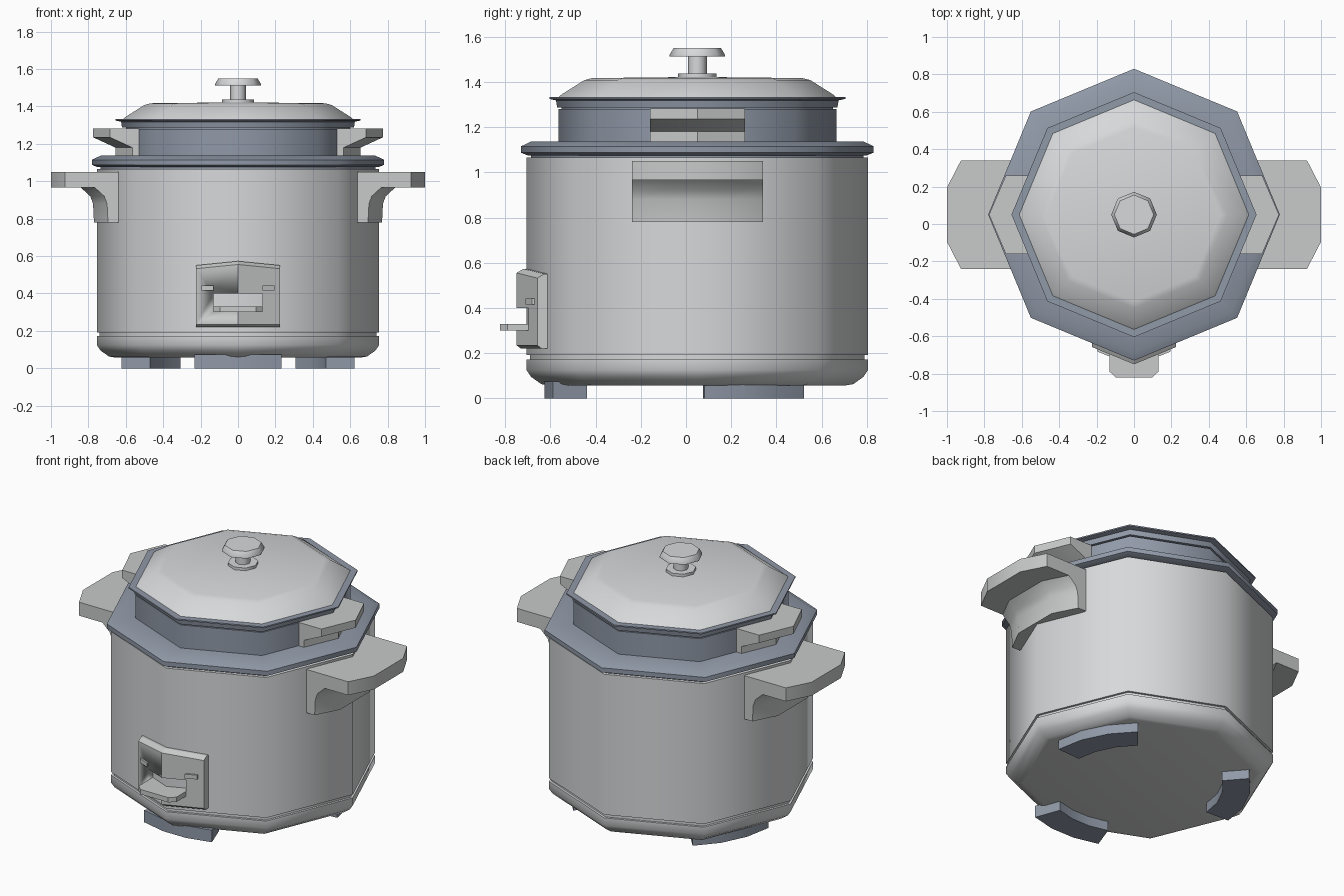
import bpy, bmesh, math

if "Cube" in bpy.data.objects:
    bpy.data.objects.remove(bpy.data.objects["Cube"])

CY = 0.05  # pot axis is slightly behind the centre


def material(name, rgb):
    m = bpy.data.materials.new(name)
    m.diffuse_color = (*rgb, 1)
    m.use_nodes = True
    m.node_tree.nodes["Principled BSDF"].inputs["Base Color"].default_value = m.diffuse_color
    return m


METAL = material("light_metal", (0.68, 0.69, 0.70))
PLASTIC = material("grey_plastic", (0.58, 0.59, 0.59))
BLUE = material("blue_grey", (0.28, 0.32, 0.39))


def finish(name, bm, mat, angle=30):
    bmesh.ops.remove_doubles(bm, verts=bm.verts, dist=1e-5)
    bmesh.ops.recalc_face_normals(bm, faces=bm.faces)
    me = bpy.data.meshes.new(name)
    bm.to_mesh(me)
    bm.free()
    me.materials.append(mat)
    ob = bpy.data.objects.new(name, me)
    bpy.context.collection.objects.link(ob)
    bpy.ops.object.select_all(action='DESELECT')
    ob.select_set(True)
    bpy.context.view_layer.objects.active = ob
    bpy.ops.object.shade_smooth_by_angle(angle=math.radians(angle))
    return ob


def loft(name, sections, mat, angle=30):
    """Skin a row of matching closed sections and cap both ends."""
    bm = bmesh.new()
    rows = [[bm.verts.new(p) for p in s] for s in sections]
    n = len(rows[0])
    for a, b in zip(rows, rows[1:]):
        for i in range(n):
            j = (i + 1) % n
            bm.faces.new((a[i], a[j], b[j], b[i]))
    bm.faces.new(rows[0])
    bm.faces.new(rows[-1])
    return finish(name, bm, mat, angle)


def turned(name, profile, mat, angle=50):
    """Eight-sided solid from (radius, z) rings, bottom to top."""
    rings = [[(r * math.cos(k * math.pi / 4), CY + r * math.sin(k * math.pi / 4), z)
              for k in range(8)] for r, z in profile]
    return loft(name, rings, mat, angle)


# Body
turned("base", [(0.66, 0.058), (0.69, 0.063), (0.735, 0.095), (0.755, 0.125), (0.755, 0.172)], METAL)
turned("base_groove", [(0.74, 0.165), (0.74, 0.2)], METAL)
turned("body", [(0.755, 0.192), (0.755, 1.065)], METAL)
turned("neck", [(0.735, 1.06), (0.735, 1.085)], BLUE)
turned("body_rim", [(0.75, 1.075), (0.78, 1.087), (0.78, 1.115), (0.735, 1.137), (0.55, 1.137)], BLUE, 46)

# Inner pot and lid
turned("inner_pot", [(0.615, 1.13), (0.615, 1.28)], BLUE)
turned("pot_neck", [(0.6, 1.275), (0.6, 1.305)], BLUE)
turned("pot_rim", [(0.62, 1.287), (0.625, 1.318)], BLUE)
turned("lid_brim", [(0.61, 1.315), (0.655, 1.325), (0.655, 1.333)], BLUE)
turned("lid", [(0.617, 1.33), (0.6, 1.345), (0.5, 1.408), (0.465, 1.417), (0.02, 1.422)], METAL)

# Knob
turned("knob_base", [(0.086, 1.418), (0.086, 1.438)], METAL)
turned("knob_stem", [(0.042, 1.43), (0.042, 1.515)], METAL)
turned("knob", [(0.122, 1.513), (0.122, 1.521), (0.105, 1.55)], METAL)

# Side handles and pot handles, lofted front to back on both sides
BIG = [(0.64, 0.78), (0.77, 0.78), (0.775, 0.88), (0.79, 0.92), (0.84, 0.966),
       (1.0, 0.966), (1.0, 1.05), (0.64, 1.05)]
SMALL = [(0.53, 1.137), (0.655, 1.137), (0.655, 1.18), (0.775, 1.235), (0.775, 1.283), (0.53, 1.283)]
for side, s in (("left", -1), ("right", 1)):
    for label, prof, stations in (
            ("side_handle", BIG, ((-0.29, 0.075), (-0.145, 0), (0.145, 0), (0.29, 0.075))),
            ("pot_handle", SMALL, ((-0.21, 0.09), (0, 0), (0.21, 0.09)))):
        inner = prof[0][0]
        loft(f"{side}_{label}",
             [[(s * (x if x == inner else max(x - d, inner)), CY + y, z) for x, z in prof]
              for y, d in stations], PLASTIC, 31)


# Control panel wrapped round the front corner
def panel_section(x):
    y = -0.75 + 0.41 * abs(x)
    d = 0.1 * abs(x)
    return [(x, y, 0.235), (x, y, 0.555 - d), (x, y + 0.03, 0.573 - d),
            (x, y + 0.12, 0.573 - d), (x, y + 0.12, 0.22), (x, y + 0.02, 0.22)]


panel = loft("control_panel", [panel_section(x) for x in (-0.225, 0, 0.225)], PLASTIC)


def prism(name, outline, z0, z1, mat):
    return loft(name, [[(x, y, z) for x, y in outline] for z in (z0, z1)], mat)


# Recess cut through the panel
cutter = prism("recess_cutter", [(-0.13, -0.9), (0.13, -0.9), (0.13, -0.5), (-0.13, -0.5)], 0.3, 0.4, PLASTIC)
cutter.hide_render = True
cut = panel.modifiers.new("recess", 'BOOLEAN')
cut.operation = 'DIFFERENCE'
cut.object = cutter
bpy.context.view_layer.objects.active = panel
bpy.ops.object.modifier_apply(modifier=cut.name)
bpy.data.objects.remove(cutter)

# Switch lever and indicator lights
prism("switch_lever", [(-0.13, -0.64), (-0.13, -0.79), (-0.095, -0.822), (0.095, -0.822),
                       (0.13, -0.79), (0.13, -0.64)], 0.3, 0.33, PLASTIC)
for side, s in (("left", -1), ("right", 1)):
    a, b = 0.13 * s, 0.195 * s
    prism(f"{side}_indicator", [(a, -0.709), (b, -0.682), (b, -0.64), (a, -0.64)], 0.416, 0.442, PLASTIC)

# Curved feet
for name, start, end, r0, r1 in (("front_foot", -110, -70, 0.52, 0.68),
                                 ("right_foot", 3, 49, 0.47, 0.625),
                                 ("left_foot", 131, 177, 0.47, 0.625)):
    angs = [math.radians(start + (end - start) * i / 3) for i in range(4)]
    loft(name, [[(r * math.cos(a), CY + r * math.sin(a), z)
                 for r, z in ((r0, 0), (r1, 0), (r1, 0.075), (r0, 0.075))] for a in angs], BLUE)
